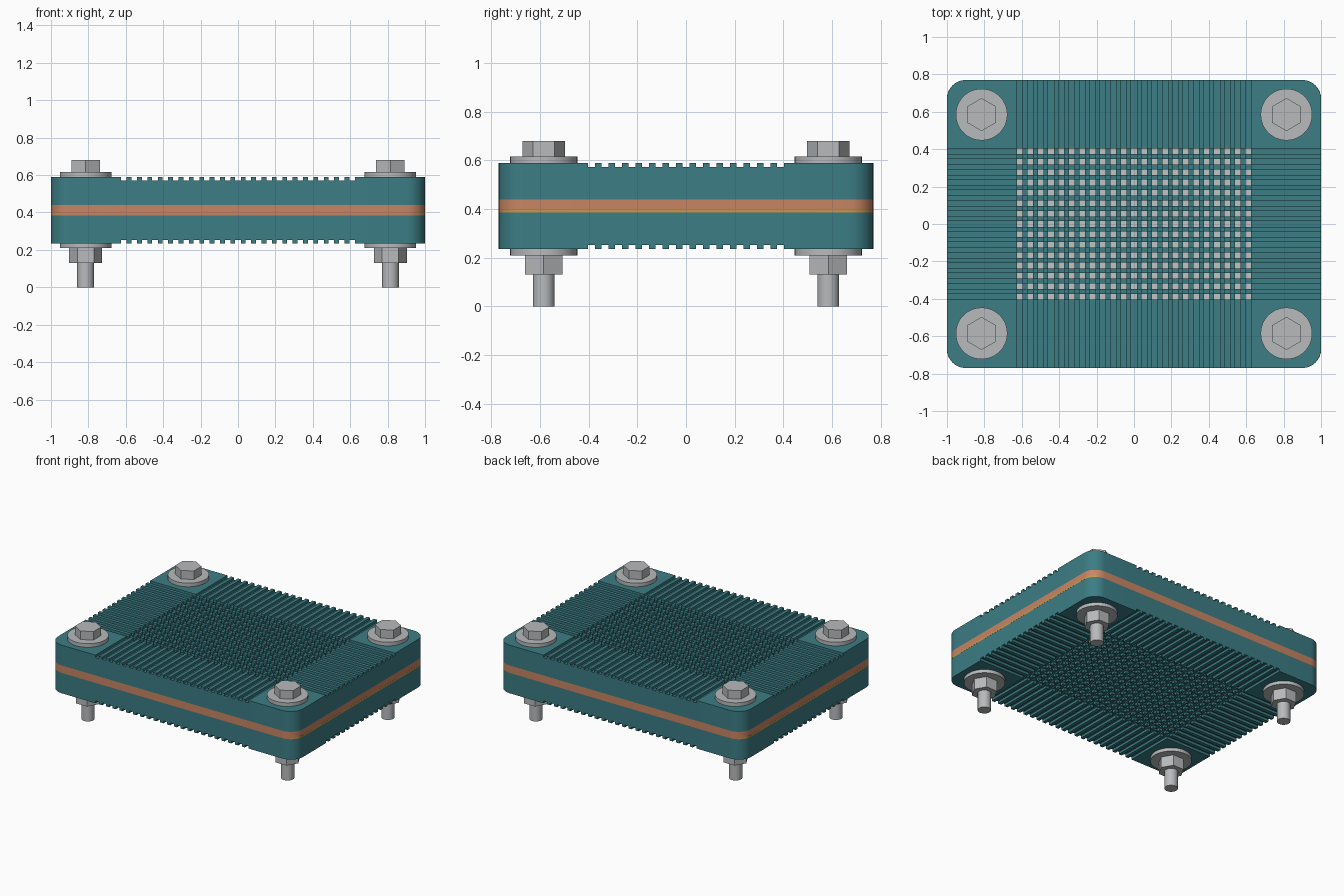
import bpy, bmesh, math

old = bpy.data.objects.get("Cube")
if old:
    bpy.data.objects.remove(old, do_unlink=True)


def material(name, rgb, metal=0.0):
    m = bpy.data.materials.new(name)
    m.use_nodes = True
    m.diffuse_color = (*rgb, 1)
    m.node_tree.nodes["Principled BSDF"].inputs["Base Color"].default_value = (*rgb, 1)
    return m


TEAL = material("teal plate", (0.045, 0.205, 0.235))
ORANGE = material("orange gasket", (0.58, 0.235, 0.127))
GOLD = material("gold film", (0.58, 0.31, 0.07))
STEEL = material("light steel", (0.48, 0.49, 0.50))
GREY = material("pale grey membrane", (0.54, 0.56, 0.56))

HALF_X, HALF_Y, RADIUS = 1.0, 0.77, 0.1
PITCH, GROOVE, DEPTH = 0.0555, 0.03, 0.018
COLS, ROWS = 23, 15


def breaks(count, half):
    """Grid lines: outer edges plus both sides of every groove."""
    mids = [(i - (count - 1) / 2) * PITCH for i in range(count)]
    return [-half] + [m + s * GROOVE / 2 for m in mids for s in (-1, 1)] + [half]


XS, YS = breaks(COLS, HALF_X), breaks(ROWS, HALF_Y)
NX, NY = len(XS) - 1, len(YS) - 1


def outline(i, j):
    """Corner points of one grid cell; the four outer cells get a round corner."""
    points = []
    for a, b in ((i, j), (i + 1, j), (i + 1, j + 1), (i, j + 1)):
        x, y = XS[a], YS[b]
        if a in (0, NX) and b in (0, NY):
            sx, sy = math.copysign(1, x), math.copysign(1, y)
            start = {(-1, -1): 180, (1, -1): 270, (1, 1): 0, (-1, 1): 90}[(sx, sy)]
            for k in range(9):
                t = math.radians(start + k * 90 / 8)
                points.append((x - sx * RADIUS + RADIUS * math.cos(t),
                               y - sy * RADIUS + RADIUS * math.sin(t)))
        else:
            points.append((x, y))
    return points


def add_layer(bm, keep, z0, z1):
    """Extrude every grid cell accepted by the rule from z0 to z1."""
    verts, faces = {}, []
    for i in range(NX):
        for j in range(NY):
            if keep(i, j):
                ring = []
                for x, y in outline(i, j):
                    key = (round(x, 5), round(y, 5))
                    if key not in verts:
                        verts[key] = bm.verts.new((x, y, z0))
                    ring.append(verts[key])
                faces.append(bm.faces.new(ring))
    top = bmesh.ops.extrude_face_region(bm, geom=faces, use_keep_orig=True)
    for v in top["geom"]:
        if isinstance(v, bmesh.types.BMVert):
            v.co.z = z1


def finish(name, bm, mat):
    bmesh.ops.recalc_face_normals(bm, faces=bm.faces[:])
    mesh = bpy.data.meshes.new(name)
    bm.to_mesh(mesh)
    bm.free()
    mesh.materials.append(mat)
    obj = bpy.data.objects.new(name, mesh)
    bpy.context.collection.objects.link(obj)
    bpy.ops.object.select_all(action="DESELECT")
    bpy.context.view_layer.objects.active = obj
    obj.select_set(True)
    bpy.ops.object.shade_smooth_by_angle(angle=math.radians(30))
    return obj


# Cell rules: odd columns and rows are grooves, their crossings are through holes
def perforated(i, j):
    return not (i % 2 and j % 2)


def land(i, j):
    return not (i % 2 or j % 2)


def border(i, j):
    return i in (0, NX - 1) or j in (0, NY - 1)


# Grooved end plates
def end_plate(name, inner, outer):
    step = math.copysign(DEPTH, outer - inner)
    bm = bmesh.new()
    add_layer(bm, perforated, inner, outer - step)
    add_layer(bm, land, outer - step, outer)
    finish(name, bm, TEAL)


end_plate("upper_plate", 0.44, 0.59)
end_plate("lower_plate", 0.385, 0.235)

# Gasket frame, thin film at its lower edge, and membrane filling the window
bm = bmesh.new()
add_layer(bm, border, 0.385, 0.44)
finish("gasket_frame", bm, ORANGE)

bm = bmesh.new()
add_layer(bm, border, 0.3855, 0.398)
film = finish("film_frame", bm, GOLD)
film.scale = (1.0006, 0.9994, 1)

bm = bmesh.new()
bmesh.ops.create_cube(bm, size=1)
for v in bm.verts:
    v.co = (v.co.x * 2 * XS[-2], v.co.y * 2 * YS[-2], 0.4125 + v.co.z * 0.054)
finish("membrane", bm, GREY)


# Bolts with washers and nuts
def prism(name, x, y, radius, z0, z1, sides, turn=0):
    bm = bmesh.new()
    bmesh.ops.create_cone(bm, cap_ends=True, segments=sides, radius1=radius,
                          radius2=radius, depth=z1 - z0)
    obj = finish(name, bm, STEEL)
    obj.location = (x, y, (z0 + z1) / 2)
    obj.rotation_euler.z = math.radians(turn)


for side, sx in (("left", 1), ("right", -1)):
    for end, sy in (("front", -1), ("back", 1)):
        x, y, tag = sx * 0.815, sy * 0.585, f"{end}_{side}"
        prism("upper_washer_" + tag, x, y, 0.138, 0.59, 0.617, 48)
        prism("bolt_head_" + tag, x, y, 0.088, 0.617, 0.68, 6)
        prism("lower_washer_" + tag, x, y, 0.138, 0.21, 0.235, 48)
        prism("nut_" + tag, x, y, 0.088, 0.13, 0.21, 6, 30)
        prism("bolt_shaft_" + tag, x, y, 0.045, 0.0, 0.13, 24)
